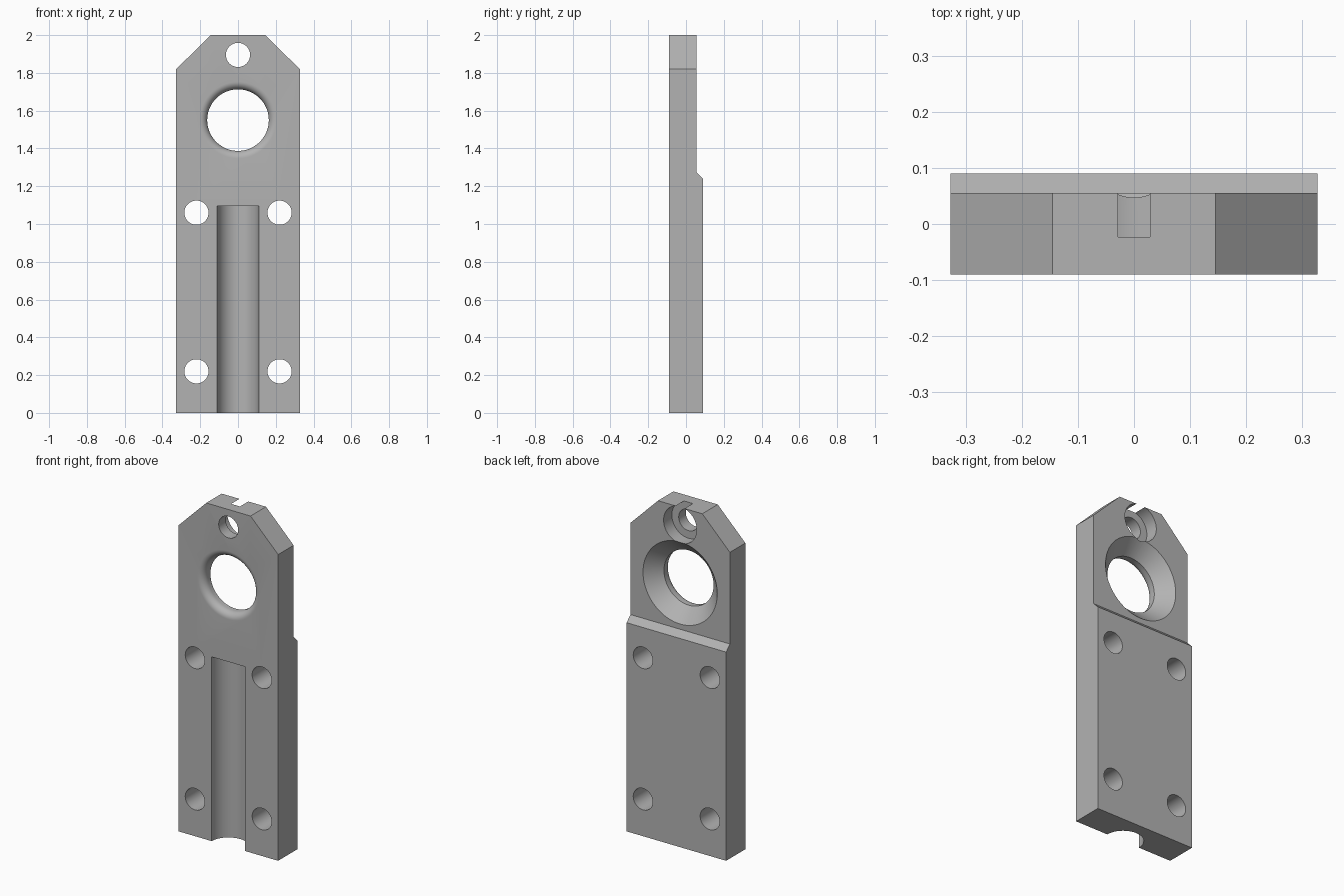
import bpy, bmesh, math
from mathutils import Matrix

if "Cube" in bpy.data.objects:
    bpy.data.objects.remove(bpy.data.objects["Cube"])

W, FRONT, BACK, STEP = 0.327, -0.09, 0.09, 0.055

steel = bpy.data.materials.new("grey metal")
steel.diffuse_color = (0.45, 0.45, 0.45, 1)
steel.use_nodes = True
steel.node_tree.nodes["Principled BSDF"].inputs["Base Color"].default_value = steel.diffuse_color


def make(name, bm):
    bmesh.ops.recalc_face_normals(bm, faces=bm.faces)
    me = bpy.data.meshes.new(name)
    bm.to_mesh(me)
    bm.free()
    ob = bpy.data.objects.new(name, me)
    bpy.context.collection.objects.link(ob)
    me.materials.append(steel)
    return ob


def prism(name, pts, vec):
    """Extrude a closed outline along a vector."""
    bm = bmesh.new()
    f = bm.faces.new([bm.verts.new(p) for p in pts])
    new = bmesh.ops.extrude_face_region(bm, geom=[f])["geom"]
    bmesh.ops.translate(bm, vec=vec, verts=[v for v in new if isinstance(v, bmesh.types.BMVert)])
    return make(name, bm)


def lathe(name, x, z, profile, n=64):
    """Turned cutter along y from (radius, y) points, capped at both ends."""
    bm = bmesh.new()
    rings = [[bm.verts.new((x + r * math.cos(math.tau * i / n), y,
                            z + r * math.sin(math.tau * i / n))) for i in range(n)]
             for r, y in profile]
    for a, b in zip(rings, rings[1:]):
        for i in range(n):
            j = (i + 1) % n
            bm.faces.new((a[i], a[j], b[j], b[i]))
    bm.faces.new(rings[0])
    bm.faces.new(rings[-1])
    return make(name, bm)


# Plate: stepped side profile
plate = prism("mounting_plate", [(-W, FRONT, 0), (-W, BACK, 0), (-W, BACK, 1.24),
                                 (-W, STEP, 1.275), (-W, STEP, 2), (-W, FRONT, 2)], (2 * W, 0, 0))
cutters = []

# Cut-off top corners
for s in (-1, 1):
    d = 0.1
    cutters.append(prism("corner_cutter", [(s * (0.145 - d), -0.3, 2 + d), (s * (W + d), -0.3, 1.82 - d),
                                           (s * (W + d), -0.3, 2 + d)], (0, 0.6, 0)))

# Four bolt holes
for x in (-0.22, 0.22):
    for z in (0.22, 1.06):
        cutters.append(lathe("bolt_hole_cutter", x, z, [(0.064, -0.2), (0.064, 0.2)], 48))

# Large hole: rounded front lip, straight throat, conical back
R, F = 0.163, 0.04
lip = [(R + F - F * math.sin(a), FRONT + F - F * math.cos(a))
       for a in [math.pi / 2 * i / 8 for i in range(9)]]
cutters.append(lathe("large_hole_cutter", 0, 1.55,
                     [(R + F, FRONT - 0.05)] + lip + [(R, -0.026), (0.244, STEP), (0.264, STEP + 0.02)], 96))

# Top hole with a counterbore at the back
cutters.append(lathe("top_hole_cutter", 0, 1.895, [(0.064, -0.2), (0.064, -0.023),
                                                  (0.109, -0.023), (0.109, 0.2)]))

# Round-bottomed groove in the front
G, D = 0.11, 0.11
arc = [(G * math.cos(math.pi * i / 40), FRONT + D * math.sin(math.pi * i / 40), -0.1) for i in range(41)]
cutters.append(prism("groove_cutter", [(G, -0.2, -0.1)] + arc + [(-G, -0.2, -0.1)], (0, 0, 1.195)))

bpy.context.view_layer.objects.active = plate
plate.select_set(True)
for c in cutters:
    m = plate.modifiers.new("cut", 'BOOLEAN')
    m.operation, m.solver, m.object = 'DIFFERENCE', 'EXACT', c
    bpy.ops.object.modifier_apply(modifier=m.name)
for c in cutters:
    bpy.data.objects.remove(c)

# Smooth the round walls, keep the edges sharp
bpy.ops.object.shade_smooth_by_angle(angle=math.radians(30))
